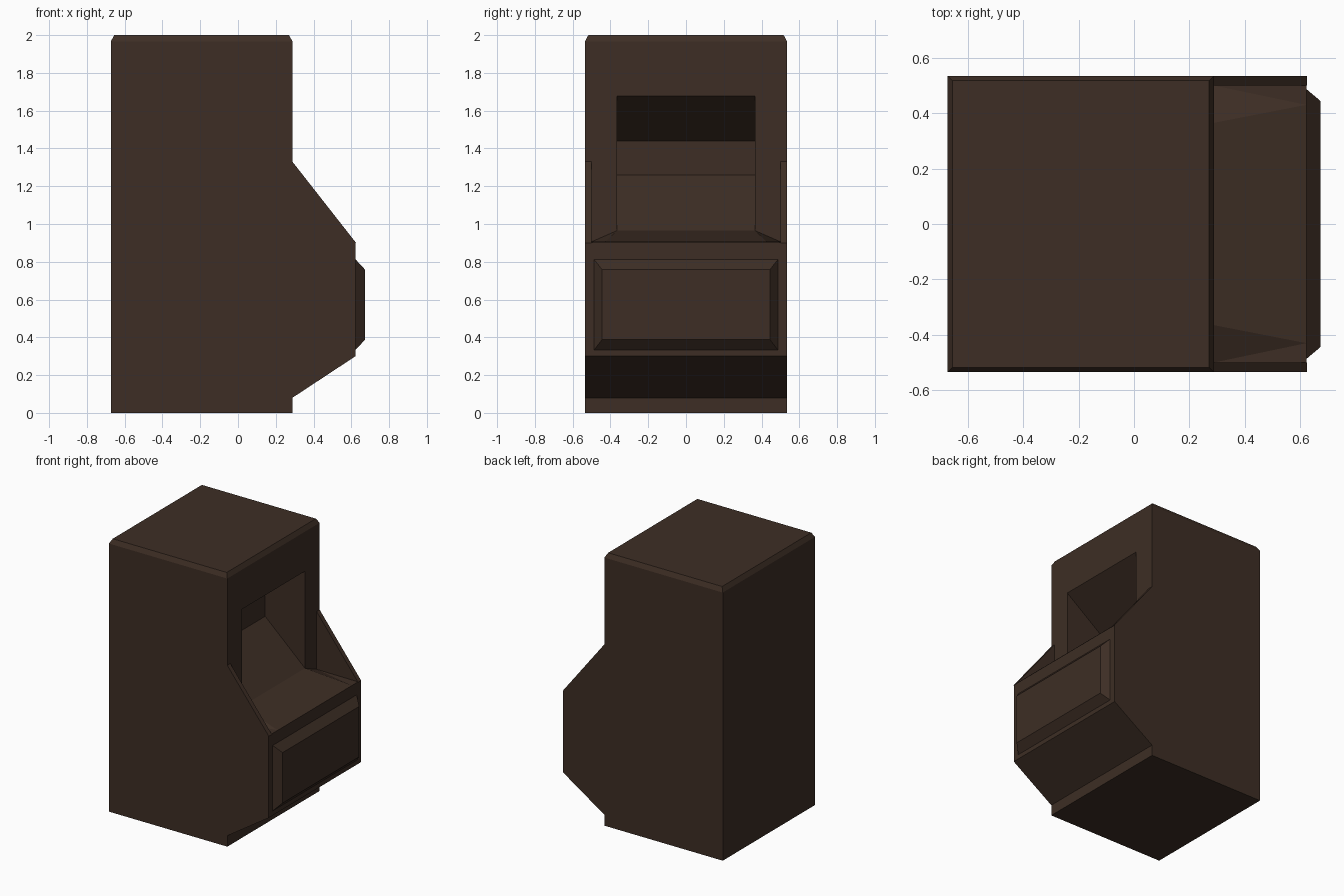
import bpy, bmesh

if "Cube" in bpy.data.objects:
    bpy.data.objects.remove(bpy.data.objects["Cube"])

brown = bpy.data.materials.new("dark brown")
brown.diffuse_color = (0.047, 0.027, 0.018, 1)
brown.use_nodes = True
brown.node_tree.nodes["Principled BSDF"].inputs["Base Color"].default_value = brown.diffuse_color


def finish(bm, name):
    bmesh.ops.recalc_face_normals(bm, faces=bm.faces)
    mesh = bpy.data.meshes.new(name)
    bm.to_mesh(mesh)
    bm.free()
    mesh.materials.append(brown)
    obj = bpy.data.objects.new(name, mesh)
    bpy.context.collection.objects.link(obj)
    return obj


def prism(profile, y0, y1):
    """Extrude an x-z outline from y0 to y1."""
    bm = bmesh.new()
    face = bm.faces.new([bm.verts.new((x, y0, z)) for x, z in profile])
    ext = bmesh.ops.extrude_face_region(bm, geom=[face])["geom"]
    verts = [v for v in ext if isinstance(v, bmesh.types.BMVert)]
    bmesh.ops.translate(bm, verts=verts, vec=(0, y1 - y0, 0))
    bmesh.ops.recalc_face_normals(bm, faces=bm.faces)
    return bm


BACK, FACE, NOSE, HALF = -0.673, 0.288, 0.622, 0.535

# Cabinet body with protruding console, chamfered around the top
bm = prism([(BACK, 0), (FACE, 0), (FACE, 0.08), (NOSE, 0.3), (NOSE, 0.902),
            (FACE, 0.902), (FACE, 2), (BACK, 2)], -HALF, HALF)
rim = [e for e in bm.edges if all(v.co.z > 1.99 for v in e.verts)]
bmesh.ops.bevel(bm, geom=rim, offset=0.018, segments=1, affect='EDGES')
for v in bm.verts:
    if 1.9 < v.co.z < 1.995:
        v.co.z = 1.967
body = finish(bm, "cabinet_body")

# Screen recess cut into the upper face
cutter = finish(prism([(FACE, 0.965), (-0.035, 1.26), (-0.035, 1.44),
                       (FACE, 1.677), (0.45, 1.677), (0.45, 0.965)],
                      -0.365, 0.365), "recess_cutter")
cutter.hide_render = True
mod = body.modifiers.new("recess", 'BOOLEAN')
mod.operation = 'DIFFERENCE'
mod.solver = 'EXACT'
mod.object = cutter
bpy.context.view_layer.objects.active = body
bpy.ops.object.modifier_apply(modifier=mod.name)
bpy.data.objects.remove(cutter)

# Triangular side fins above the console
for side, y in (("front", -HALF), ("back", 0.5)):
    finish(prism([(FACE, 0.9), (NOSE + 0.003, 0.9), (FACE, 1.33)], y, y + 0.035),
           side + "_side_fin")

# Sloped control deck between the fins
bm = bmesh.new()
rows = []
for s in (-1, 1):
    rows.append([bm.verts.new(p) for p in (
        (FACE, s * 0.365, 0.965), (NOSE, s * 0.43, 0.904),
        (FACE, s * 0.5, 0.906), (NOSE, s * 0.5, 0.904))])
(a, b, c, d), (e, f, g, h) = rows
for loop in ((a, b, f, e), (a, c, b), (c, d, b), (e, f, g), (g, f, h)):
    bm.faces.new(loop)
deck = finish(bm, "control_deck")
if deck.data.polygons[0].normal.z < 0:
    deck.data.flip_normals()

# Raised front panel with sloped edges
bm = bmesh.new()
base, top = [[bm.verts.new((x, sy * hy, 0.573 + sz * hz))
              for sy, sz in ((-1, -1), (1, -1), (1, 1), (-1, 1))]
             for x, hy, hz in ((NOSE, 0.487, 0.24), (0.673, 0.444, 0.185))]
bm.faces.new(top)
bm.faces.new(base[::-1])
for i in range(4):
    j = (i + 1) % 4
    bm.faces.new((base[i], base[j], top[j], top[i]))
finish(bm, "front_panel")
